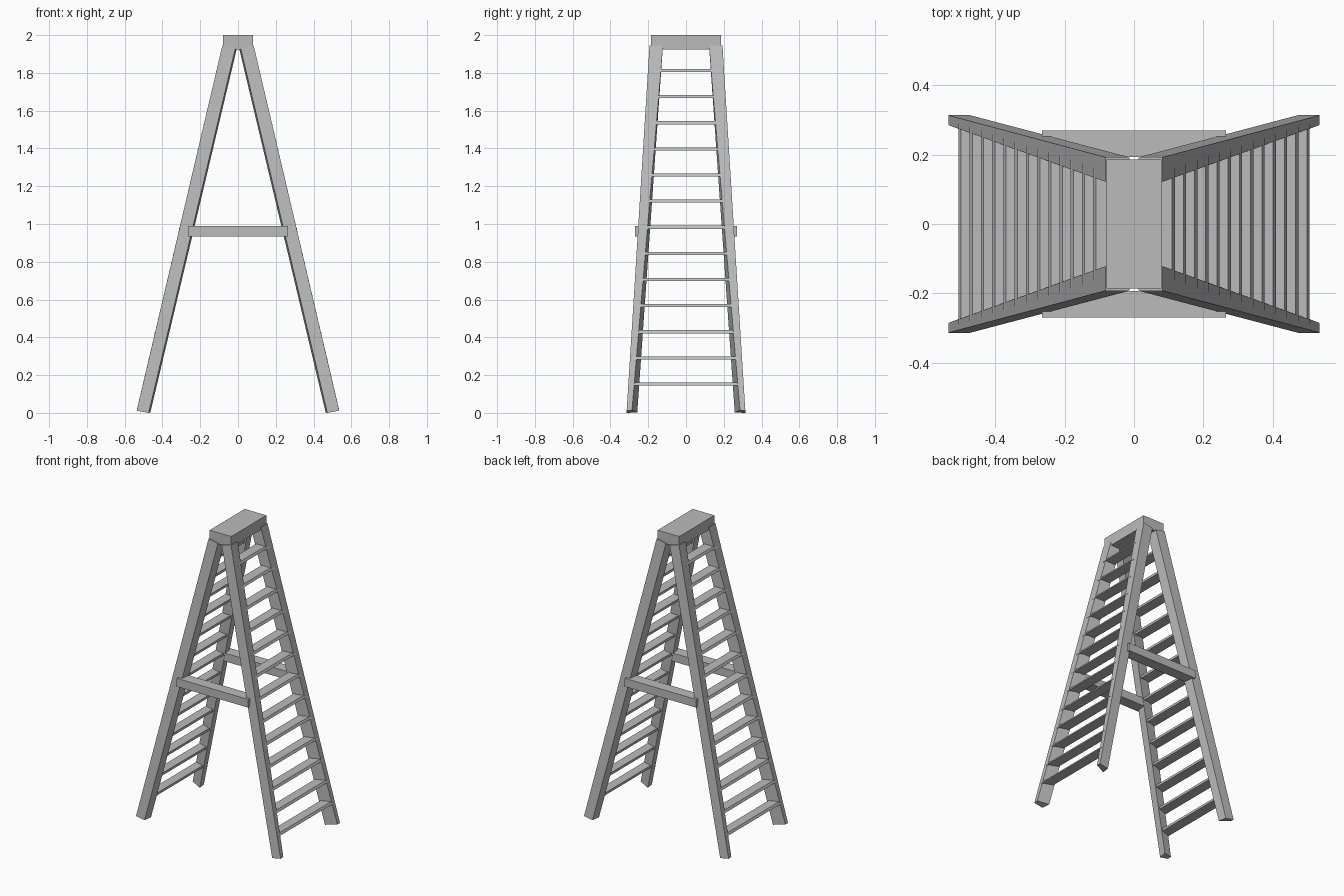
import bpy, bmesh

if "Cube" in bpy.data.objects:
    bpy.data.objects.remove(bpy.data.objects["Cube"])

gray = bpy.data.materials.new("light_gray")
gray.diffuse_color = (0.5, 0.5, 0.5, 1)
gray.use_nodes = True
gray.node_tree.nodes["Principled BSDF"].inputs["Base Color"].default_value = gray.diffuse_color


def hexa(name, low, high):
    """Solid between two four-point loops."""
    bm = bmesh.new()
    a = [bm.verts.new(p) for p in low]
    b = [bm.verts.new(p) for p in high]
    bm.faces.new(a)
    bm.faces.new(b)
    for i in range(4):
        j = (i + 1) % 4
        bm.faces.new((a[i], a[j], b[j], b[i]))
    bmesh.ops.recalc_face_normals(bm, faces=bm.faces)
    me = bpy.data.meshes.new(name)
    bm.to_mesh(me)
    bm.free()
    me.materials.append(gray)
    ob = bpy.data.objects.new(name, me)
    bpy.context.collection.objects.link(ob)
    return ob


def box(name, x0, x1, y0, y1, z0, z1):
    loop = [(x0, y0), (x1, y0), (x1, y1), (x0, y1)]
    return hexa(name, [(x, y, z0) for x, y in loop], [(x, y, z1) for x, y in loop])


# top cap
box("top_cap", -0.08, 0.08, -0.186, 0.186, 1.925, 2.0)

# leaning legs, slightly twisted along their length
for sx in (1, -1):
    for sy in (1, -1):
        low = [(0.536, 0.286, 0.014), (0.536, 0.314, 0.012),
               (0.473, 0.314, 0.0), (0.464, 0.258, 0.002)]
        high = [(0.083, 0.122, 1.945), (0.083, 0.193, 1.945),
                (0.014, 0.193, 1.93), (0.006, 0.125, 1.93)]
        hexa("leg", [(sx * x, sy * y, z) for x, y, z in low],
             [(sx * x, sy * y, z) for x, y, z in high])

# treads on both ladders, front edge sloping with the legs
for sx in (1, -1):
    for i in range(13):
        z = 0.153 + i * 0.1383
        t = 0.008
        out = 0.541 - 0.2346 * z
        inn = 0.474 - 0.2375 * z
        w = 0.302 - 0.076 * z
        low = [(out + 0.002, -w), (out + 0.002, w), (inn, w), (inn, -w)]
        high = [(out - 0.006, -w), (out - 0.006, w), (inn, w), (inn, -w)]
        hexa("tread", [(sx * x, y, z - t) for x, y in low],
             [(sx * x, y, z + t) for x, y in high])

# side spreader braces
for sy in (1, -1):
    box("spreader_brace", -0.265, 0.265, *sorted((sy * 0.194, sy * 0.27)), 0.935, 0.99)
